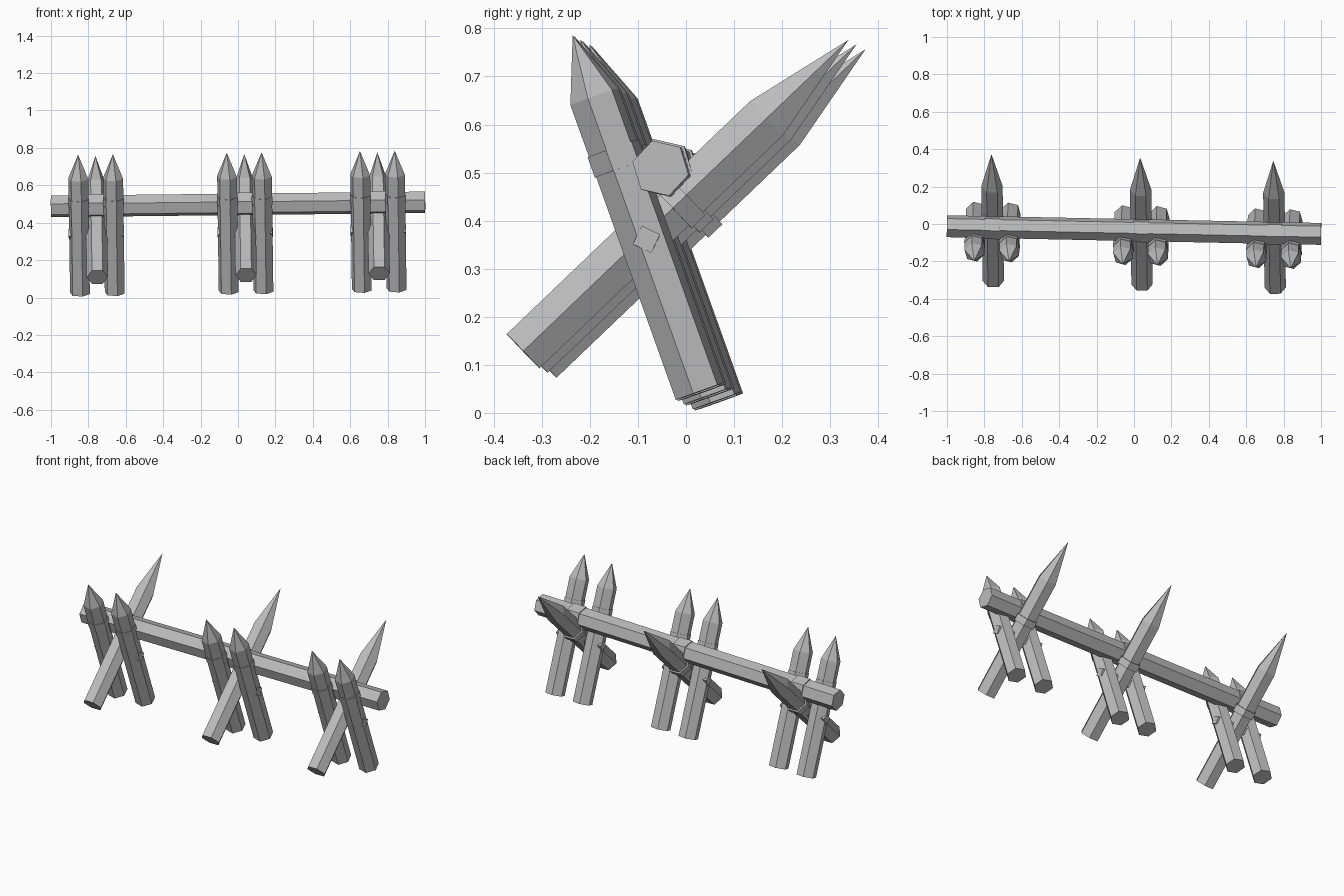
import bpy, bmesh, math
from mathutils import Vector

cube = bpy.data.objects.get("Cube")
if cube:
    bpy.data.objects.remove(cube)

wood = bpy.data.materials.new("grey_wood")
wood.use_nodes = True
GREY = (0.5, 0.5, 0.5, 1)
wood.diffuse_color = GREY
wood.node_tree.nodes["Principled BSDF"].inputs["Base Color"].default_value = GREY


def log(name, start, end, radius, side, turn=0, point=0, sides=6):
    """Flat-faced log from start to end, with an optional sharpened tip."""
    start, end = Vector(start), Vector(end)
    d = (end - start).normalized()
    u = Vector(side)
    u = (u - d * u.dot(d)).normalized()
    v = d.cross(u)
    bm = bmesh.new()

    def ring(centre):
        angles = [math.radians(turn) + math.tau * k / sides for k in range(sides)]
        return [bm.verts.new(centre + radius * (u * math.cos(a) + v * math.sin(a)))
                for a in angles]

    low, high = ring(start), ring(end - d * point)
    bm.faces.new(low[::-1])
    tip = bm.verts.new(end) if point else None
    if not point:
        bm.faces.new(high)
    for k in range(sides):
        n = (k + 1) % sides
        bm.faces.new((low[k], low[n], high[n], high[k]))
        if point:
            bm.faces.new((high[k], high[n], tip))
    mesh = bpy.data.meshes.new(name)
    bm.to_mesh(mesh)
    bm.free()
    mesh.materials.append(wood)
    obj = bpy.data.objects.new(name, mesh)
    bpy.context.collection.objects.link(obj)
    return obj


def collar(name, start, end, at, length, radius, side, turn=0):
    """Thin binding around a log, centred a given distance along it."""
    start, end = Vector(start), Vector(end)
    d = (end - start).normalized()
    log(name, start + d * (at - length / 2), start + d * (at + length / 2),
        radius, side, turn)


def drift(x, y, z):
    """The fence line is slightly skewed and rises towards its left end."""
    return (x, y - 0.0235 * (x - 0.8), z + 0.013 * (x - 0.8))


X, Y = (1, 0, 0), (0, 1, 0)

# Long cross beam
beam_a, beam_b = (-1, -0.012, 0.487), (1, -0.053, 0.509)
log("cross_beam", beam_a, beam_b, 0.06, Y, -13)

for i, cx in enumerate((-0.757, 0.038, 0.75), 1):
    # Two front posts leaning forward
    for side, dx in (("right", -0.093), ("left", 0.093)):
        x = cx + dx
        a, b = drift(x + 0.005, 0.03, 0.044), drift(x - 0.005, -0.235, 0.785)
        log(f"{side}_post_{i}", a, b, 0.055, X, -15, 0.135)
        collar(f"{side}_post_binding_{i}", a, b, 0.515, 0.045, 0.058, X, -15)

    # Long stake leaning back between the posts
    a, b = drift(cx + 0.005, -0.34, 0.129), drift(cx - 0.005, 0.337, 0.777)
    log(f"stake_{i}", a, b, 0.057, X, 0, 0.237)
    collar(f"stake_binding_{i}", a, b, 0.45, 0.04, 0.066, X)

    # Binding over the beam and hidden peg joining the posts
    collar(f"beam_binding_{i}", beam_a, beam_b, cx + 1, 0.08, 0.066, Y, -13)
    log_end = 0.148
    peg = log(f"peg_{i}", drift(cx - log_end, -0.08, 0.36),
              drift(cx + log_end, -0.08, 0.36), 0.03, Y, 20, sides=4)
